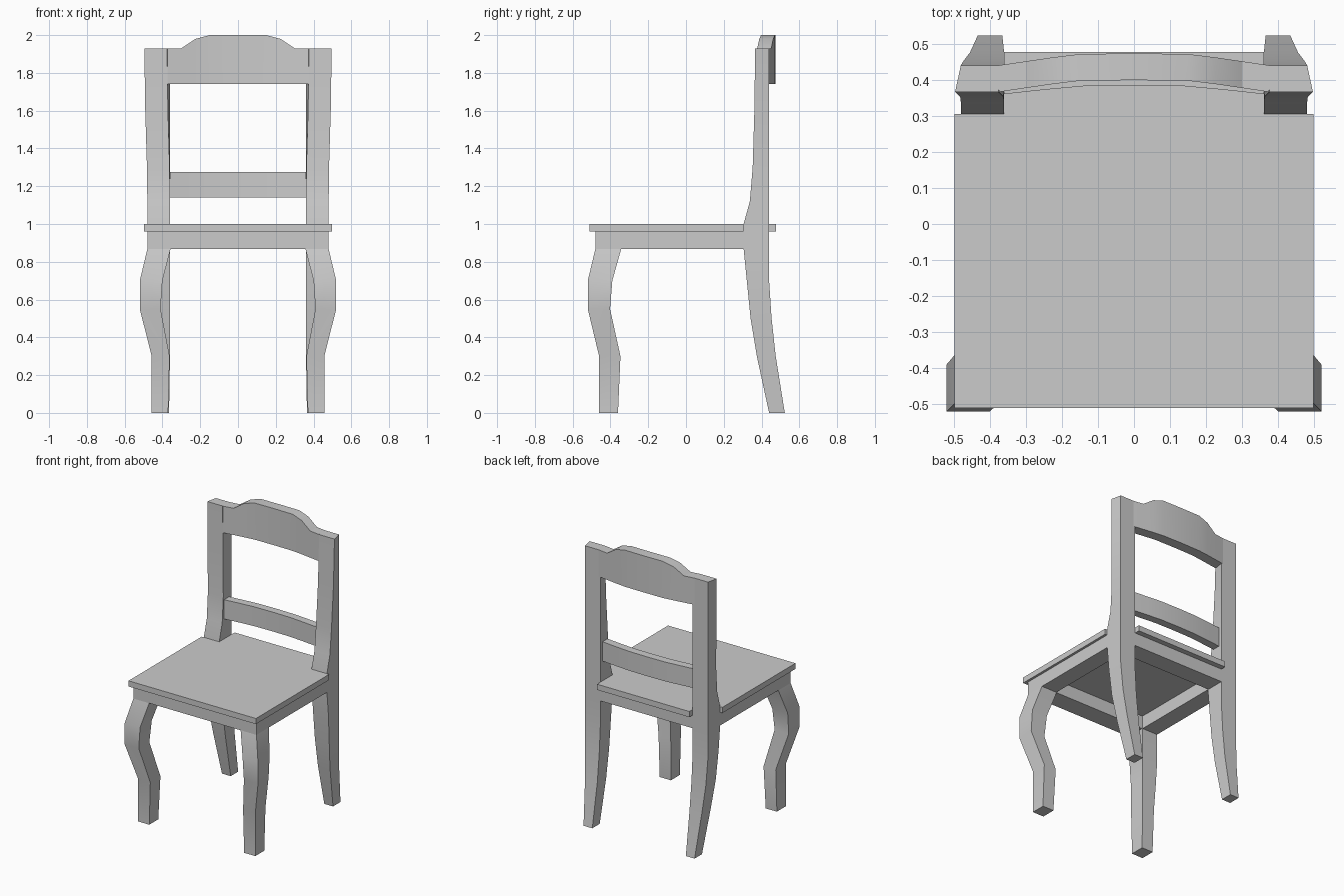
import bpy, bmesh

if "Cube" in bpy.data.objects:
    bpy.data.objects.remove(bpy.data.objects["Cube"])


def finish(name, bm, mirror=False):
    bmesh.ops.recalc_face_normals(bm, faces=bm.faces)
    mesh = bpy.data.meshes.new(name)
    bm.to_mesh(mesh)
    bm.free()
    obj = bpy.data.objects.new(name, mesh)
    bpy.context.collection.objects.link(obj)
    if mirror:
        obj.modifiers.new("Mirror", "MIRROR").use_mirror_merge = False
    bpy.ops.object.select_all(action='DESELECT')
    obj.select_set(True)
    bpy.context.view_layer.objects.active = obj
    bpy.ops.object.shade_smooth_by_angle(angle=0.4)
    return obj


def loft(name, sections, mirror=False):
    """Skin a list of four-cornered sections and cap both ends."""
    bm = bmesh.new()
    rings = [[bm.verts.new(p) for p in s] for s in sections]
    for a, b in zip(rings, rings[1:]):
        for i in range(4):
            j = (i + 1) % 4
            bm.faces.new((a[i], a[j], b[j], b[i]))
    bm.faces.new(rings[0])
    bm.faces.new(rings[-1])
    return finish(name, bm, mirror)


def rect(z, x0, x1, y0, y1, skew=0):
    """Horizontal section; skew moves the front corners outwards."""
    return [(x0 + skew, y0, z), (x1 + skew, y0, z), (x1, y1, z), (x0, y1, z)]


# Seat board with a narrow tongue between the back posts
bm = bmesh.new()
outline = [(-.497, -.51), (.497, -.51), (.497, .305), (.36, .305),
           (.36, .477), (-.36, .477), (-.36, .305), (-.497, .305)]
face = bm.faces.new([bm.verts.new((x, y, .96)) for x, y in outline])
top = bmesh.ops.extrude_face_region(bm, geom=[face])["geom"]
bmesh.ops.translate(bm, vec=(0, 0, .04),
                    verts=[v for v in top if isinstance(v, bmesh.types.BMVert)])
# Keep a closed underside
if not face.is_valid:
    bmesh.ops.holes_fill(bm, edges=bm.edges)
finish("seat", bm)

# Apron frame under the seat
bm = bmesh.new()
loops = []
for z in (.868, .96):
    for x, y0, y1 in ((.48, -.48, .44), (.36, -.345, .31)):
        loops.append([bm.verts.new(p) for p in
                      ((-x, y0, z), (x, y0, z), (x, y1, z), (-x, y1, z))])
lo_out, lo_in, hi_out, hi_in = loops
for a, b in ((lo_out, hi_out), (lo_in, hi_in), (lo_out, lo_in), (hi_out, hi_in)):
    for i in range(4):
        j = (i + 1) % 4
        bm.faces.new((a[i], a[j], b[j], b[i]))
finish("apron", bm)

# Curved front legs: z, inner x, outer x, front y, back y
front = [(0, .37, .457, -.46, -.36), (.30, .362, .457, -.46, -.347),
         (.55, .41, .52, -.52, -.402), (.70, .40, .52, -.52, -.39),
         (.868, .357, .48, -.48, -.343)]
loft("front_leg", [rect(*s) for s in front], mirror=True)

# Back legs continuing up into the back posts
back = [(0, .365, .433, .44, .523), (.30, .36, .455, .375, .475),
        (.50, .36, .472, .342, .453), (.70, .36, .48, .322, .44),
        (.87, .36, .48, .305, .44), (1.0, .36, .48, .305, .44),
        (1.12, .36, .48, .338, .44), (1.30, .36, .48, .353, .44, .002),
        (1.60, .36, .48, .362, .44, .011), (1.93, .36, .48, .366, .44, .016)]
loft("back_leg_and_post", [rect(*s) for s in back], mirror=True)


def bowed_board(name, half, y0, y1, bottom):
    """Board across the back, bowed rearwards; half lists x, bow, top."""
    stations = [(-x, b, t) for x, b, t in half] + half[-2::-1]
    loft(name, [[(x, y0 + b, bottom), (x, y1 + b, bottom),
                 (x, y1 + b, t), (x, y0 + b, t)] for x, b, t in stations])


# Crest rail with a raised centre
bowed_board("crest_rail", [(.374, 0, 1.93), (.30, .011, 1.93), (.225, .022, 1.98),
                           (.15, .031, 2.0), (0, .033, 2.0)], .366, .44, 1.742)

# Lower back rail
bowed_board("lower_rail", [(.36, 0, 1.276), (.25, .012, 1.276), (.14, .022, 1.276),
                           (0, .024, 1.276)], .36, .416, 1.14)
